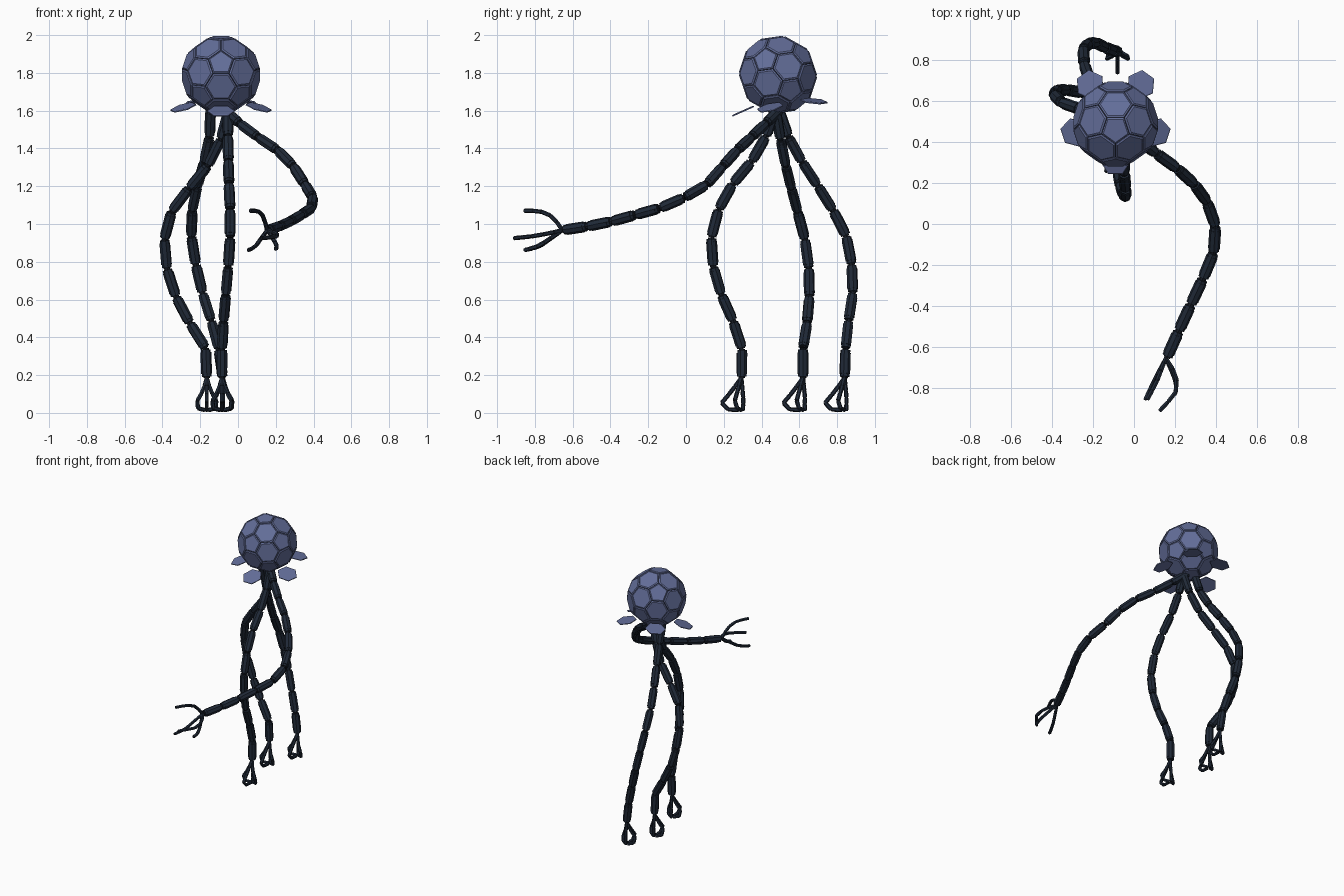
import bpy, bmesh, math
from mathutils import Vector, Matrix

if "Cube" in bpy.data.objects:
    bpy.data.objects.remove(bpy.data.objects["Cube"])


def material(name, rgb):
    m = bpy.data.materials.new(name)
    m.diffuse_color = (*rgb, 1)
    m.use_nodes = True
    m.node_tree.nodes["Principled BSDF"].inputs["Base Color"].default_value = m.diffuse_color
    return m


BLUE = material("slate blue", (0.125, 0.155, 0.32))
NAVY = material("dark navy", (0.014, 0.022, 0.038))
BLACK = material("joint black", (0.008, 0.011, 0.018))


def finish(bm, name, mats, matrix=None):
    bmesh.ops.recalc_face_normals(bm, faces=bm.faces)
    me = bpy.data.meshes.new(name)
    bm.to_mesh(me)
    bm.free()
    for m in mats:
        me.materials.append(m)
    ob = bpy.data.objects.new(name, me)
    bpy.context.collection.objects.link(ob)
    if matrix:
        ob.matrix_world = matrix
    return ob


def loft(bm, rings):
    """Closed solid through a stack of equal-length point rings."""
    vs = [[bm.verts.new(p) for p in r] for r in rings]
    n = len(vs[0])
    bm.faces.new(vs[0][::-1])
    bm.faces.new(vs[-1])
    for a, b in zip(vs, vs[1:]):
        for i in range(n):
            j = (i + 1) % n
            bm.faces.new((a[i], a[j], b[j], b[i]))


def rod(bm, a, b, radius, sides=8, mat=0):
    a, b = Vector(a), Vector(b)
    d = b - a
    mtx = Matrix.Translation((a + b) / 2) @ d.to_track_quat('Z', 'Y').to_matrix().to_4x4()
    r = bmesh.ops.create_cone(bm, cap_ends=True, segments=sides, radius1=radius,
                              radius2=radius, depth=d.length, matrix=mtx)
    for f in {f for v in r['verts'] for f in v.link_faces}:
        f.material_index = mat


def resample(pts, n):
    """Smooth curve through pts, cut into n equal lengths."""
    p = [Vector(q) for q in pts]
    p = [2 * p[0] - p[1]] + p + [2 * p[-1] - p[-2]]
    fine = []
    for i in range(1, len(p) - 2):
        a, b, c, d = p[i - 1:i + 3]
        for k in range(12):
            t = k / 12
            fine.append(0.5 * (2 * b + (c - a) * t + (2 * a - 5 * b + 4 * c - d) * t * t
                               + (3 * b - a - 3 * c + d) * t ** 3))
    fine.append(p[-2])
    dist = [0.0]
    for a, b in zip(fine, fine[1:]):
        dist.append(dist[-1] + (b - a).length)
    out, j = [], 0
    for k in range(n + 1):
        s = dist[-1] * k / n
        while j < len(fine) - 2 and dist[j + 1] < s:
            j += 1
        out.append(fine[j].lerp(fine[j + 1], (s - dist[j]) / (dist[j + 1] - dist[j])))
    return out


# Head: truncated icosahedron of raised panels over a dark core, tipped forward
R = 0.212
HEAD = Matrix.Translation((-0.09, 0.487, 1.79)) @ Matrix.Rotation(math.radians(8), 4, 'X')


def polar(az, el):
    az, el = math.radians(az), math.radians(el)
    return Vector((math.cos(az) * math.cos(el), math.sin(az) * math.cos(el), math.sin(el)))


ico = [Vector((0, 0, 1)), Vector((0, 0, -1))]
for k in range(5):
    ico += [polar(-90 + 72 * k, 26.565), polar(-54 + 72 * k, -26.565)]


def near(i, j):
    return i != j and ico[i].dot(ico[j]) > 0.4


outlines = []
for i in range(12):
    outlines.append([ico[i].lerp(ico[j], 1 / 3) for j in range(12) if near(i, j)])
    for j in range(i + 1, 12):
        for k in range(j + 1, 12):
            if near(i, j) and near(j, k) and near(i, k):
                t = (i, j, k)
                outlines.append([ico[a].lerp(ico[b], 1 / 3) for a in t for b in t if a != b])

panels, core = bmesh.new(), bmesh.new()
for pts in outlines:
    pts = [p.normalized() * R for p in pts]
    c = sum(pts, Vector()) / len(pts)
    n = c.normalized()
    u = (pts[0] - c).normalized()
    v = n.cross(u)
    pts.sort(key=lambda p: math.atan2((p - c).dot(v), (p - c).dot(u)))

    def ring(s, h):
        return [c + (p - c) * s + n * h for p in pts]
    loft(panels, [ring(0.93, -0.014), ring(0.955, -0.003), ring(0.86, 0.002)])
    core.faces.new([core.verts.new(p * 0.965) for p in pts])
bmesh.ops.remove_doubles(core, verts=core.verts, dist=0.001)
finish(panels, "head_panels", [BLUE], HEAD)
finish(core, "head_core", [BLACK], HEAD)

# Petals: five thin hexagons opened out below the head
for k in range(5):
    bm = bmesh.new()
    hexa = [Vector((math.cos(math.radians(30 + 60 * i)), math.sin(math.radians(30 + 60 * i)), 0)) * 0.072
            for i in range(6)]
    loft(bm, [[p + Vector((0, 0, -0.004)) for p in hexa],
              [p + Vector((0, 0, 0.002)) for p in hexa],
              [p * 0.9 + Vector((0, 0, 0.005)) for p in hexa]])
    place = (HEAD @ Matrix.Rotation(math.radians(-90 + 72 * k), 4, 'Z')
             @ Matrix.Translation((0.21, 0, -0.165)) @ Matrix.Rotation(math.radians(16), 4, 'Y'))
    finish(bm, f"petal_{k + 1}", [BLUE], place)


# Limbs: rigid segments strung on a thin black joint line
def limb(name, path, count=10):
    bm = bmesh.new()
    pts = resample(path, count)
    for a, b in zip(pts, pts[1:]):
        d = (b - a).normalized()
        rod(bm, a, b, 0.017, 8, 1)
        rod(bm, a + d * 0.007, b - d * 0.007, 0.026)
        rod(bm, a + d * 0.022, b - d * 0.022, 0.029)
    finish(bm, name, [NAVY, BLACK])


def finger(name, path):
    bm = bmesh.new()
    pts = resample(path, 5)
    for a, b in zip(pts, pts[1:]):
        d = (b - a).normalized()
        rod(bm, a - d * 0.002, b + d * 0.002, 0.009, 6, 1)
        rod(bm, a + d * 0.002, b - d * 0.002, 0.0115, 6)
    finish(bm, name, [NAVY, BLACK])


limb("reaching_arm", [(-.08, .50, 1.61), (.06, .38, 1.49), (.17, .30, 1.42), (.27, .22, 1.335),
                      (.36, .10, 1.20), (.40, -.03, 1.13), (.385, -.15, 1.08), (.32, -.30, 1.04),
                      (.25, -.45, 1.00), (.16, -.65, .968)], 11)
limb("front_leg", [(-.055, .475, 1.61), (-.052, .39, 1.39), (-.048, .246, 1.21), (-.04, .15, 1.02),
                   (-.045, .135, .86), (-.06, .167, .68), (-.078, .257, .466), (-.085, .30, .32),
                   (-.085, .295, .185)])
limb("middle_leg", [(-.05, .475, 1.60), (-.12, .515, 1.37), (-.25, .555, 1.20), (-.36, .595, 1.05),
                    (-.39, .635, .89), (-.355, .655, .68), (-.25, .64, .466), (-.172, .62, .345),
                    (-.165, .62, .185)])
limb("back_leg", [(-.145, .49, 1.61), (-.155, .56, 1.42), (-.20, .66, 1.26), (-.243, .78, 1.07),
                  (-.245, .855, .915), (-.20, .885, .68), (-.145, .862, .50), (-.10, .844, .33),
                  (-.08, .84, .185)])

# Hand: four spread fingers on the reaching arm
WRIST = (.155, -.655, .967)
for i, p in enumerate([
        [(.135, -.705, 1.035), (.11, -.77, 1.066), (.065, -.855, 1.07)],
        [(.20, -.73, .95), (.205, -.815, .935), (.125, -.91, .925)],
        [(.12, -.72, .92), (.09, -.78, .88), (.055, -.855, .862)],
        [(.18, -.71, .93), (.205, -.78, .885), (.20, -.83, .868)]]):
    finger(f"hand_finger_{i + 1}", [WRIST] + p)

# Feet: toes that curl under at the ground
TOES = {"front": [(0, -.06, .105), (0, -.105, .05), (0, -.085, .022), (0, -.015, .015)],
        "right": [(.022, -.02, .115), (.052, -.035, .06), (.045, -.02, .022), (.01, 0, .015)],
        "left": [(-.022, -.02, .115), (-.052, -.035, .06), (-.045, -.02, .022), (-.01, 0, .015)],
        "back": [(0, .006, .12), (0, .01, .07), (0, .008, .013)]}
for leg, x, y in (("front", -.085, .293), ("middle", -.165, .62), ("back", -.08, .84)):
    for toe, p in TOES.items():
        finger(f"{leg}_foot_{toe}_toe", [Vector((x, y, 0)) + Vector(q) for q in [(0, 0, .185)] + p])
